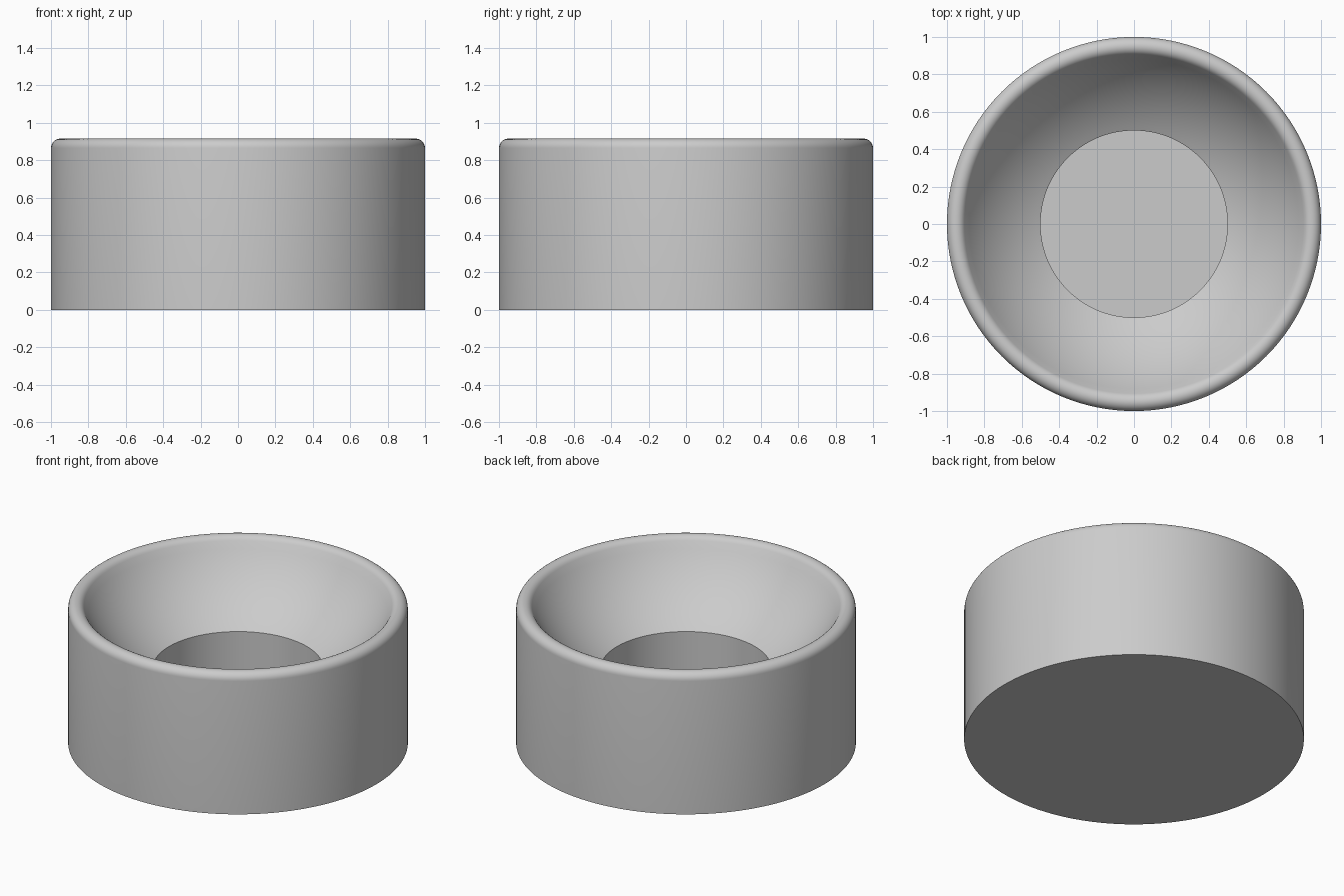
import bpy
import bmesh
from math import cos, sin, pi, sqrt, atan2, radians

cube = bpy.data.objects.get("Cube")
if cube:
    bpy.data.objects.remove(cube, do_unlink=True)

SEGMENTS = 128
HEIGHT, RIM = 0.915, 0.05          # overall height, rim rounding radius
HOLE, FLOOR = 0.5, 0.12            # central recess radius and floor height
BOWL_R, BOWL_Z = 1.04, 1.40        # spherical dish radius and centre height

grey = bpy.data.materials.new("light grey")
grey.use_nodes = True
colour = (0.6, 0.6, 0.6, 1)
grey.diffuse_color = colour
grey.node_tree.nodes["Principled BSDF"].inputs["Base Color"].default_value = colour

# Half profile: underside, outer wall, rounded rim, dish, recess wall, floor
profile = [(0, 0), (1, 0)]
rim_r, rim_z = 1 - RIM, HEIGHT - RIM
rim_end = radians(150)
for i in range(13):
    a = rim_end * i / 12
    profile.append((rim_r + RIM * cos(a), rim_z + RIM * sin(a)))
start_r = profile[-1][0]
for i in range(1, 17):
    r = start_r + (HOLE - start_r) * i / 16
    profile.append((r, BOWL_Z - sqrt(BOWL_R ** 2 - r ** 2)))
profile += [(HOLE, FLOOR), (0, FLOOR)]

# Spin the profile into a solid cup
bm = bmesh.new()
verts = [bm.verts.new((r, 0, z)) for r, z in profile]
edges = [bm.edges.new(pair) for pair in zip(verts, verts[1:])]
bmesh.ops.spin(bm, geom=verts + edges, cent=(0, 0, 0), axis=(0, 0, 1),
               angle=2 * pi, steps=SEGMENTS, use_merge=True)
bmesh.ops.remove_doubles(bm, verts=bm.verts, dist=0.0001)
bmesh.ops.recalc_face_normals(bm, faces=bm.faces)
mesh = bpy.data.meshes.new("round_cup")
bm.to_mesh(mesh)
bm.free()
mesh.materials.append(grey)
cup = bpy.data.objects.new("round_cup", mesh)
bpy.context.collection.objects.link(cup)

# Smooth shading with crisp base and recess edges
bpy.ops.object.select_all(action="DESELECT")
cup.select_set(True)
bpy.context.view_layer.objects.active = cup
bpy.ops.object.shade_smooth_by_angle(angle=radians(30))
